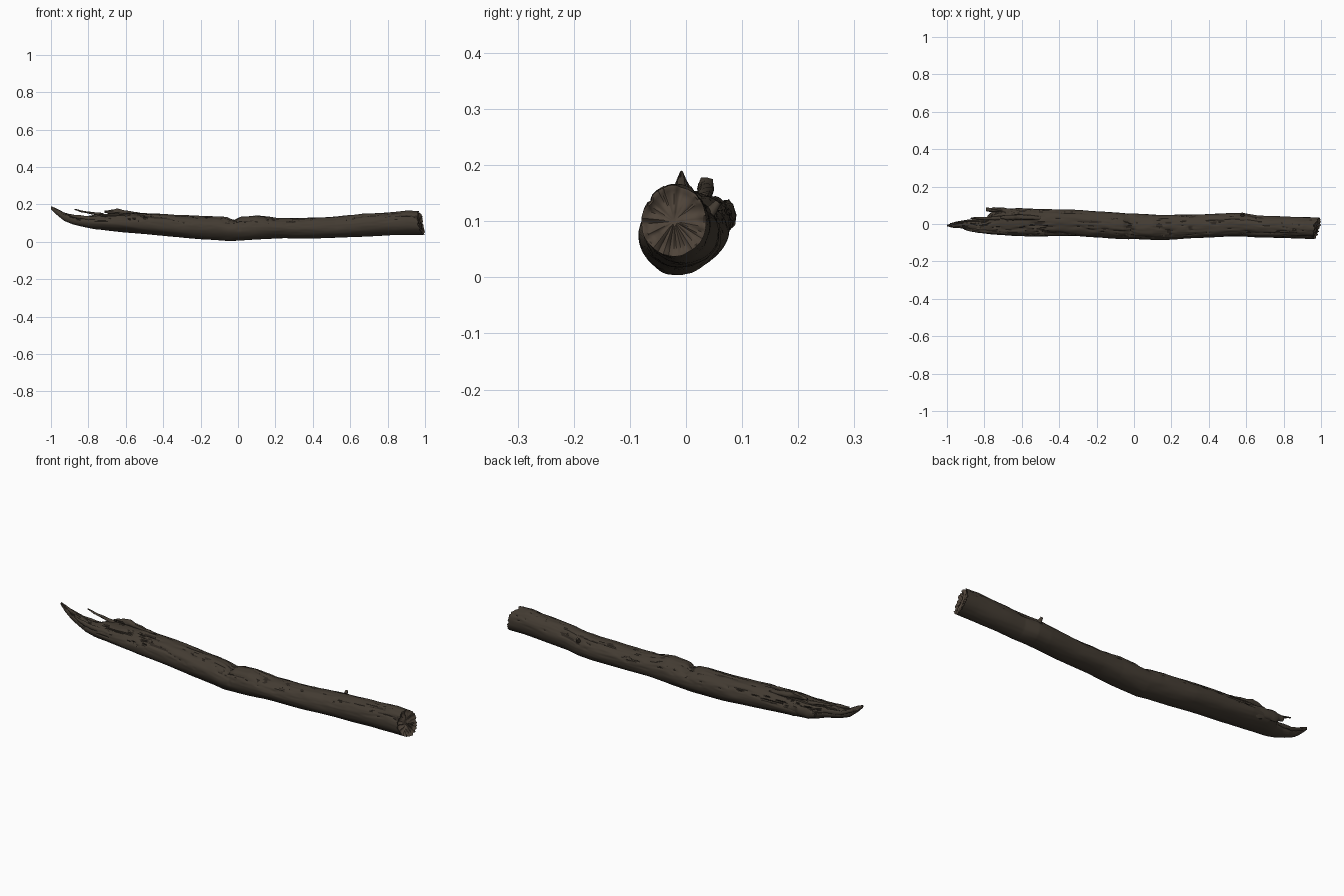
import bpy, bmesh, math
from mathutils import Vector, noise

if "Cube" in bpy.data.objects:
    bpy.data.objects.remove(bpy.data.objects["Cube"])


def material(name, rgb):
    m = bpy.data.materials.new(name)
    m.diffuse_color = (*rgb, 1)
    m.use_nodes = True
    m.node_tree.nodes["Principled BSDF"].inputs["Base Color"].default_value = m.diffuse_color
    return m


BARK = material("dark bark", (0.056, 0.044, 0.032))
GROOVE = material("deep groove", (0.026, 0.020, 0.015))
WOOD = material("weathered end wood", (0.078, 0.058, 0.042))

# Log profile: x, y min, y max, z min, z max
PROFILE = [
    (-1.0, -.012, -.004, .175, .19), (-.97, -.02, .004, .145, .178),
    (-.93, -.022, .012, .112, .157), (-.88, -.032, .02, .092, .142),
    (-.84, -.046, .022, .082, .135), (-.79, -.052, .035, .071, .14),
    (-.765, -.055, .06, .066, .145), (-.72, -.058, .08, .062, .148),
    (-.62, -.066, .085, .052, .155), (-.45, -.066, .08, .037, .152),
    (-.3, -.066, .075, .022, .143), (-.1, -.077, .062, .008, .136),
    (-.05, -.08, .056, .004, .13), (.1, -.085, .05, .012, .14),
    (.2, -.082, .05, .018, .127), (.35, -.075, .052, .018, .128),
    (.52, -.066, .059, .021, .134), (.59, -.067, .058, .024, .14),
    (.66, -.072, .045, .028, .148), (.8, -.075, .041, .035, .157),
    (.9, -.078, .038, .038, .167), (.96, -.079, .037, .037, .163),
]


def section(x):
    for a, b in zip(PROFILE, PROFILE[1:]):
        if x <= b[0]:
            t = (x - a[0]) / (b[0] - a[0])
            return [p + (q - p) * t for p, q in zip(a[1:], b[1:])]
    return PROFILE[-1][1:]


def smooth(t):
    t = min(1, max(0, t))
    return t * t * (3 - 2 * t)


def finish(bm, name, mats):
    bmesh.ops.recalc_face_normals(bm, faces=bm.faces)
    me = bpy.data.meshes.new(name)
    bm.to_mesh(me)
    bm.free()
    for m in mats:
        me.materials.append(m)
    ob = bpy.data.objects.new(name, me)
    bpy.context.collection.objects.link(ob)
    bpy.ops.object.select_all(action='DESELECT')
    ob.select_set(True)
    bpy.context.view_layer.objects.active = ob
    bpy.ops.object.shade_smooth_by_angle(angle=math.radians(50))
    return ob


def skin(bm, rings, mat=0):
    """Bridge consecutive rings of vertices with quads."""
    faces = []
    for a, b in zip(rings, rings[1:]):
        for i in range(len(a)):
            j = (i + 1) % len(a)
            f = bm.faces.new((a[i], a[j], b[j], b[i]))
            f.material_index = mat
            faces.append(f)
    return faces


# Trunk: a lofted log with long cracks, a notch and a torn left end
SIDES, STEPS = 72, 360
bm = bmesh.new()
rings, depth = [], {}
for s in range(STEPS + 1):
    x = -1 + 1.96 * s / STEPS
    y0, y1, z0, z1 = section(x)
    cy, cz, ry, rz = (y0 + y1) / 2, (z0 + z1) / 2, (y1 - y0) / 2, (z1 - z0) / 2
    torn = smooth((-.35 - x) / .35)
    ring = []
    for i in range(SIDES):
        a = 2 * math.pi * i / SIDES
        c, n = math.cos(a), math.sin(a)
        up = smooth((n + .15) / .7)
        lump = noise.noise(Vector((x * 6, c * 1.6, n * 1.6)))
        grain = noise.noise(Vector((x * 14, c * 6, n * 6 + 5)))
        crack = noise.noise(Vector((x * 3.5 + 9, c * 3.2, n * 3.2)))
        cut = max(0, 1 - abs(crack) / .09) * up
        k = 1 + .045 * lump + .03 * grain * (.4 + up) - cut * (.07 + .13 * torn)
        # Top notch with a thin crack running down the front
        k -= .25 * max(0, 1 - abs(x + .02) / .035) * smooth((n - .45) / .4)
        k -= .05 * max(0, 1 - abs(x + .035 + .04 * c) / .012) * smooth((.3 - c) / .4) * smooth((n + .3) / .3)
        y, z = cy + ry * c * k, cz + rz * n * k
        # Cut end leans so its lower back corner sticks out
        lean = -.01 + .22 * (y + .08) + .22 * (.165 - z) + .012 * grain
        v = bm.verts.new((x + lean * smooth((x - .84) / .12), y, z))
        depth[v] = cut
        ring.append(v)
    rings.append(ring)
for f in skin(bm, rings):
    f.material_index = 1 if sum(depth[v] for v in f.verts) > 2.3 else 0
bm.faces.new(rings[0])

# Rough sawn face closing the right end
centre = sum((v.co for v in rings[-1]), Vector()) / SIDES
cap = [rings[-1]]
for t in (.94, .85, .7, .55, .4, .25, .1):
    ring = []
    for v in rings[-1]:
        p = centre.lerp(v.co, t)
        p.x += -.008 * smooth((1 - t) / .2) + .014 * noise.noise(p * 38) * (1 - t * .4)
        ring.append(bm.verts.new(p))
    cap.append(ring)
skin(bm, cap, 2)
bm.faces.new(cap[-1]).material_index = 2
finish(bm, "log_trunk", (BARK, GROOVE, WOOD))


def splinter(name, path, sides=9):
    """Ragged tapered strip through (x, y, z, y radius, z radius) points."""
    bm = bmesh.new()
    rings = []
    for a, b in zip(path, path[1:] + path[-1:]):
        for s in range(4 if a is not b else 1):
            x, y, z, ry, rz = (p + (q - p) * s / 4 for p, q in zip(a, b))
            ring = []
            for i in range(sides):
                t = 2 * math.pi * i / sides
                k = 1 + .4 * noise.noise(Vector((x * 45, math.cos(t) * 2, math.sin(t) * 2)))
                ring.append(bm.verts.new((x, y + ry * k * math.cos(t), z + rz * k * math.sin(t))))
            rings.append(ring)
    skin(bm, rings)
    bm.faces.new(rings[0])
    bm.faces.new(rings[-1])
    finish(bm, name, (BARK,))


# Torn strips at the left end
splinter("thin_splinter", [(-.875, .03, .174, .003, .003), (-.84, .032, .163, .006, .005),
                           (-.79, .03, .155, .008, .006), (-.72, .03, .143, .012, .01)])
splinter("back_splinter", [(-.79, .078, .115, .009, .012), (-.75, .075, .112, .014, .025),
                           (-.68, .07, .108, .015, .03), (-.58, .06, .1, .012, .025)])
splinter("top_ridge", [(-.715, .035, .16, .006, .006), (-.68, .036, .16, .012, .012),
                       (-.645, .035, .163, .014, .015), (-.6, .036, .155, .014, .012),
                       (-.5, .03, .142, .012, .01)])
splinter("front_splinter", [(-.91, -.026, .146, .003, .004), (-.87, -.034, .135, .008, .009),
                            (-.8, -.04, .125, .01, .014), (-.68, -.045, .12, .01, .012)])
splinter("tip_splinter", [(-.985, .002, .166, .002, .004), (-.95, .008, .152, .005, .007),
                          (-.89, .016, .128, .007, .011), (-.8, .022, .12, .01, .012)])

# Broken twig stub on the back
bm = bmesh.new()
bmesh.ops.create_cone(bm, cap_ends=True, segments=10, radius1=.014, radius2=.006, depth=.04)
turn = Vector((-.1, .6, .75)).to_track_quat('Z', 'Y').to_matrix().to_4x4()
turn.translation = (.58, .045, .118)
bmesh.ops.transform(bm, matrix=turn, verts=bm.verts)
finish(bm, "twig_stub", (BARK,))
